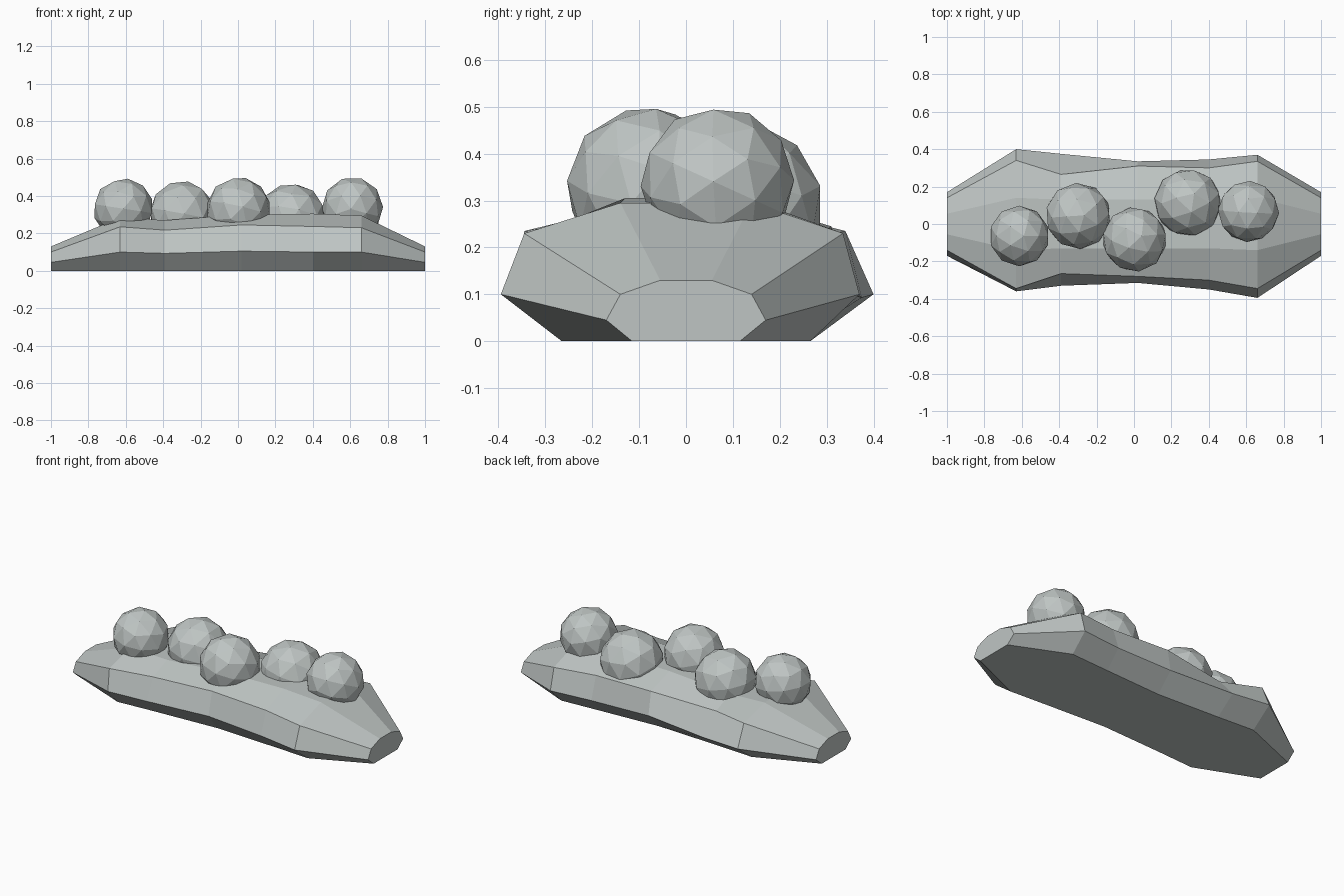
import bpy, bmesh
from mathutils import Matrix, Euler

grey = bpy.data.materials.new("pale grey")
grey.diffuse_color = (0.52, 0.56, 0.55, 1)


def finish(name, bm):
    bmesh.ops.recalc_face_normals(bm, faces=bm.faces)
    mesh = bpy.data.meshes.new(name)
    bm.to_mesh(mesh)
    bm.free()
    mesh.materials.append(grey)
    bpy.context.collection.objects.link(bpy.data.objects.new(name, mesh))


# Pod: eight-sided cross-sections lofted along x
# x, bottom half width, front widest, front shoulder, back widest, back shoulder,
# top half width, widest z, shoulder z, top z
sections = [
    (-1.00, 0.115, -0.17, -0.14, 0.17, 0.14, 0.055, 0.045, 0.10, 0.13),
    (-0.63, 0.265, -0.36, -0.345, 0.40, 0.34, 0.14, 0.10, 0.235, 0.285),
    (-0.39, 0.25, -0.33, -0.265, 0.375, 0.265, 0.13, 0.093, 0.217, 0.27),
    (0.02, 0.23, -0.315, -0.28, 0.335, 0.31, 0.13, 0.105, 0.245, 0.30),
    (0.40, 0.25, -0.35, -0.30, 0.345, 0.30, 0.13, 0.10, 0.237, 0.305),
    (0.66, 0.265, -0.395, -0.345, 0.37, 0.335, 0.14, 0.10, 0.23, 0.295),
    (1.00, 0.115, -0.17, -0.14, 0.17, 0.14, 0.055, 0.045, 0.10, 0.13),
]
bm = bmesh.new()
rings = []
for x, b, fw, fs, bw, bs, t, zw, zs, zt in sections:
    outline = [(-b, 0), (fw, zw), (fs, zs), (-t, zt),
               (t, zt), (bs, zs), (bw, zw), (b, 0)]
    rings.append([bm.verts.new((x, y, z)) for y, z in outline])
for r0, r1 in zip(rings, rings[1:]):
    for i in range(8):
        j = (i + 1) % 8
        bm.faces.new((r0[i], r0[j], r1[j], r1[i]))
bm.faces.new(rings[0])
bm.faces.new(rings[-1])
finish("pod", bm)

# Balls: low-poly spheres sunk into the top of the pod (x, y, z, radius)
balls = [
    (-0.613, -0.064, 0.332, 0.162),
    (-0.298, 0.043, 0.303, 0.177),
    (0.003, -0.083, 0.328, 0.173),
    (0.288, 0.113, 0.286, 0.182),
    (0.612, 0.067, 0.337, 0.164),
]
for n, (x, y, z, r) in enumerate(balls):
    bm = bmesh.new()
    turn = Euler((0.1 * n, 0.15, 0.7 * n)).to_matrix().to_4x4()
    bmesh.ops.create_icosphere(bm, subdivisions=2, radius=r,
                               matrix=Matrix.Translation((x, y, z)) @ turn)
    finish(f"ball_{n + 1}", bm)
